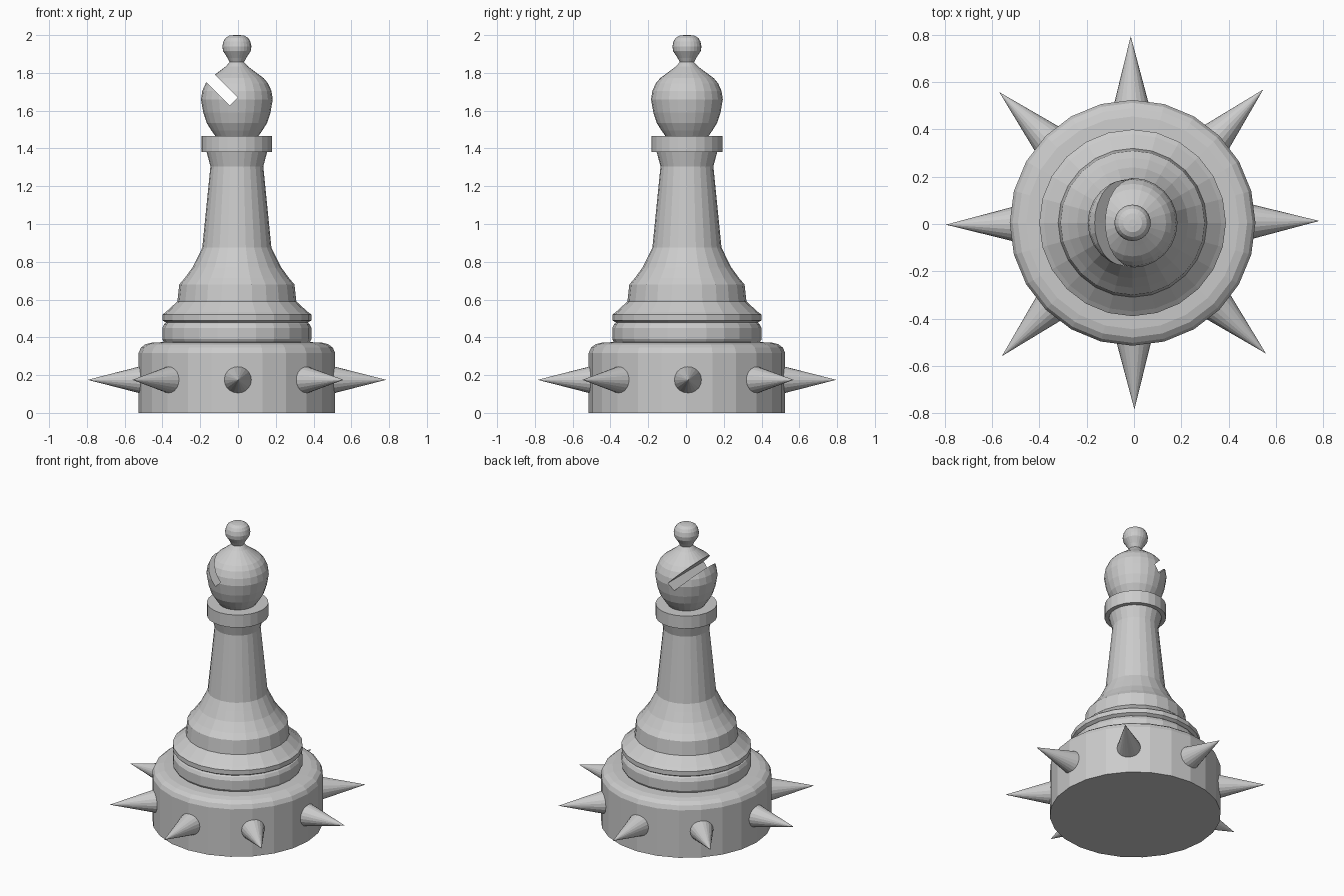
import bpy, bmesh
from math import pi, sin, cos
from mathutils import Matrix, Vector

if "Cube" in bpy.data.objects:
    bpy.data.objects.remove(bpy.data.objects["Cube"])

CENTRE = Vector((-0.006, 0.005, 0))
SIDES = 24


def add_object(name, bm):
    bmesh.ops.recalc_face_normals(bm, faces=bm.faces[:])
    mesh = bpy.data.meshes.new(name)
    bm.to_mesh(mesh)
    bm.free()
    ob = bpy.data.objects.new(name, mesh)
    ob.location = CENTRE
    bpy.context.collection.objects.link(ob)
    return ob


def lathe(name, profile):
    """Closed flat-shaded turning from (radius, z) points, bottom to top."""
    bm = bmesh.new()
    rings = [[bm.verts.new((r * cos(2 * pi * i / SIDES), r * sin(2 * pi * i / SIDES), z))
              for i in range(SIDES)] for r, z in profile]
    for a, b in zip(rings, rings[1:]):
        for i in range(SIDES):
            j = (i + 1) % SIDES
            bm.faces.new((a[i], a[j], b[j], b[i]))
    bm.faces.new(rings[0][::-1])
    bm.faces.new(rings[-1])
    return add_object(name, bm)


# Heavy drum base with rounded shoulder
lathe("base", [(0.52, 0), (0.52, 0.318), (0.508, 0.345), (0.485, 0.363), (0.45, 0.372), (0.38, 0.375)])

# Stepped foot mouldings flaring into the tapered stem
lathe("stem", [(0.385, 0.372), (0.395, 0.39), (0.395, 0.45), (0.385, 0.47), (0.375, 0.478),
               (0.395, 0.49), (0.395, 0.52), (0.375, 0.535), (0.315, 0.59), (0.305, 0.68),
               (0.275, 0.715), (0.235, 0.77), (0.205, 0.83), (0.183, 0.875),
               (0.14, 1.305), (0.16, 1.38)])

# Collar ring
lathe("collar", [(0.187, 1.38), (0.187, 1.465)])

# Mitre head and finial
head = lathe("head", [(0.11, 1.46), (0.135, 1.495), (0.16, 1.535), (0.178, 1.59), (0.19, 1.66),
                      (0.183, 1.705), (0.165, 1.745), (0.142, 1.772), (0.1, 1.803),
                      (0.06, 1.833), (0.038, 1.857), (0.05, 1.88), (0.073, 1.915),
                      (0.077, 1.94), (0.071, 1.967), (0.06, 1.985), (0.04, 1.997), (0.015, 2.0)])

# Slanted slit through the left of the head
bm = bmesh.new()
bmesh.ops.create_cube(bm, size=1, matrix=Matrix.Translation((-0.158, 0, 1.79))
                      @ Matrix.Rotation(pi / 4, 4, 'Y') @ Matrix.Diagonal((0.4, 0.6, 0.06, 1)))
cutter = add_object("slit_cutter", bm)
cutter.hide_render = True
cutter.hide_set(True)
slit = head.modifiers.new("slit", 'BOOLEAN')
slit.operation = 'DIFFERENCE'
slit.solver = 'EXACT'
slit.object = cutter

# Ring of eight spikes around the base
bm = bmesh.new()
for i in range(8):
    bmesh.ops.create_cone(bm, cap_ends=True, segments=20, radius1=0.077, radius2=0, depth=0.3,
                          matrix=Matrix.Rotation(i * pi / 4 + 0.01, 4, 'Z')
                          @ Matrix.Translation((0.64, 0, 0.175)) @ Matrix.Rotation(pi / 2, 4, 'Y'))
add_object("spikes", bm)
